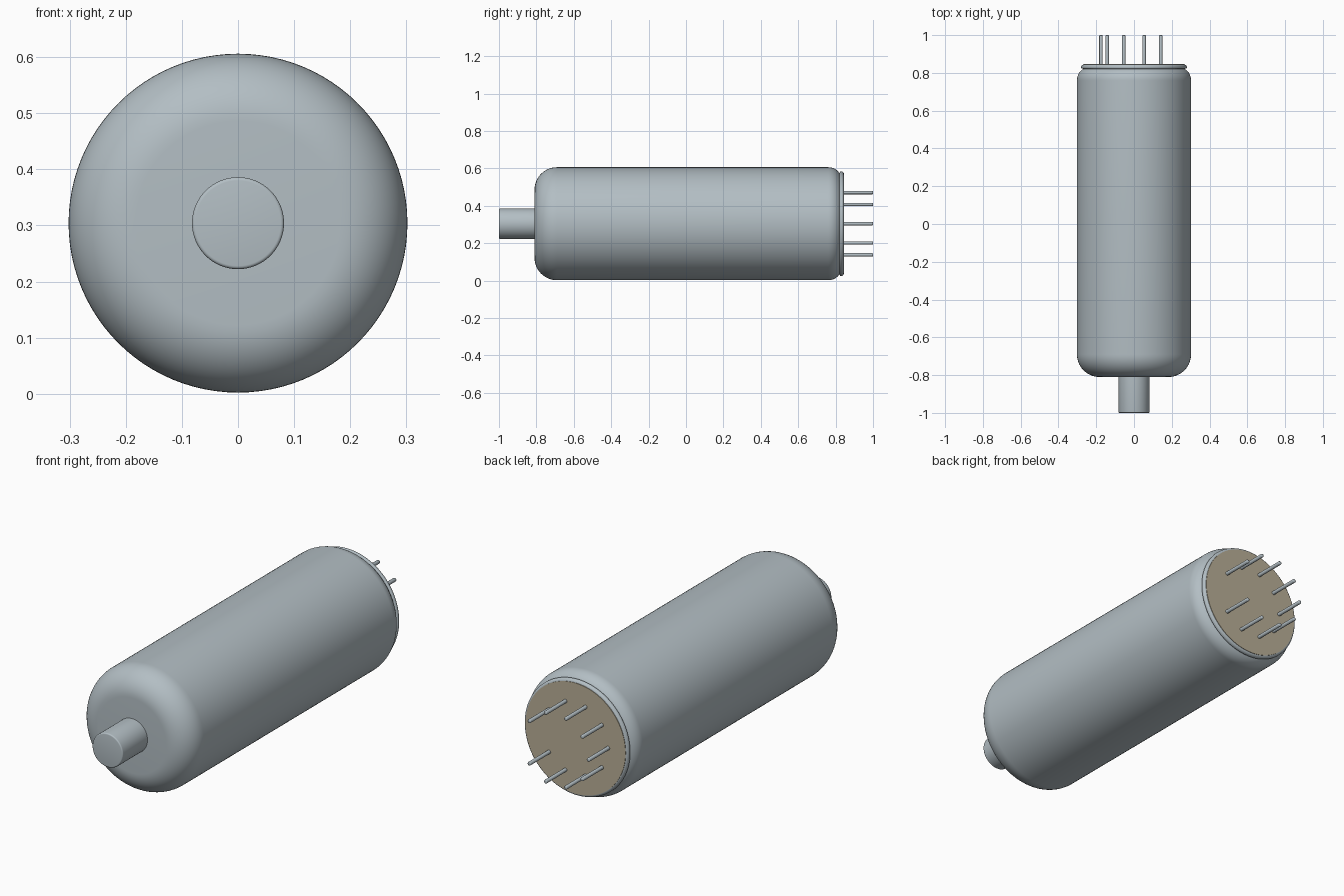
import bpy
import bmesh
from math import cos, sin, pi, radians
from mathutils import Matrix, Vector

if "Cube" in bpy.data.objects:
    bpy.data.objects.remove(bpy.data.objects["Cube"], do_unlink=True)

AXIS_Z = 0.304


def make_material(name, colour):
    mat = bpy.data.materials.new(name)
    mat.use_nodes = True
    mat.diffuse_color = (*colour, 1)
    mat.node_tree.nodes["Principled BSDF"].inputs["Base Color"].default_value = (*colour, 1)
    return mat


def arc(r, y, radius_r, radius_y, start, end, steps=10):
    """Points (radius, y) along an elliptical fillet."""
    angles = [radians(start + (end - start) * i / steps) for i in range(steps + 1)]
    return [(r + radius_r * cos(a), y + radius_y * sin(a)) for a in angles]


def lathe(name, profile, mat, segments, x=0, z=AXIS_Z):
    """Revolve a (radius, y) profile about a line parallel to y."""
    bm = bmesh.new()
    verts = [bm.verts.new((r, y, 0)) for r, y in profile]
    edges = [bm.edges.new(pair) for pair in zip(verts, verts[1:])]
    bmesh.ops.spin(bm, geom=verts + edges, cent=(0, 0, 0), axis=(0, 1, 0),
                   angle=2 * pi, steps=segments)
    bmesh.ops.remove_doubles(bm, verts=bm.verts, dist=0.0001)
    bmesh.ops.recalc_face_normals(bm, faces=bm.faces)
    bm.transform(Matrix.Translation(Vector((x, 0, z))))
    mesh = bpy.data.meshes.new(name)
    bm.to_mesh(mesh)
    bm.free()
    mesh.materials.append(mat)
    obj = bpy.data.objects.new(name, mesh)
    bpy.context.collection.objects.link(obj)
    bpy.ops.object.select_all(action="DESELECT")
    obj.select_set(True)
    bpy.context.view_layer.objects.active = obj
    bpy.ops.object.shade_smooth_by_angle(angle=radians(35))
    return obj


grey = make_material("blue grey metal", (0.45, 0.515, 0.55))
tan = make_material("tan insulator", (0.49, 0.43, 0.31))

# Main can: broad front fillet, tighter shoulder at the back
can = [(0, -0.81)]
can += arc(0.182, -0.69, 0.12, 0.12, -90, 0, 14)
can += arc(0.242, 0.76, 0.06, 0.068, 0, 62)
can += [(0.27, 0.826), (0, 0.826)]
lathe("can", can, grey, 96)

# Rear rim with a rounded edge
rim = [(0, 0.822), (0.274, 0.822)]
rim += arc(0.27, 0.828, 0.01, 0.006, -60, 0, 4)
rim += arc(0.266, 0.83, 0.014, 0.014, 0, 90, 6)
rim += [(0, 0.844)]
lathe("rear_rim", rim, grey, 96)

# Insulating disc that carries the pins
disc = [(0, 0.84), (0.268, 0.84), (0.268, 0.846), (0, 0.846)]
lathe("insulator_disc", disc, tan, 96)

# Front spigot with a softened end
spigot = [(0, -1)] + arc(0.076, -0.994, 0.006, 0.006, -90, 0, 4)
spigot += [(0.082, -0.8), (0, -0.8)]
lathe("front_spigot", spigot, grey, 64)

# Pins on a ten-position circle, with the left position empty
pin = [(0, 0.83), (0.009, 0.83)] + arc(0.005, 0.996, 0.004, 0.004, 0, 90, 3) + [(0, 1)]
for i in range(1, 10):
    a = 2 * pi * i / 10
    lathe(f"pin_{i}", pin, grey, 16, 0.175 * cos(a), AXIS_Z + 0.175 * sin(a))
